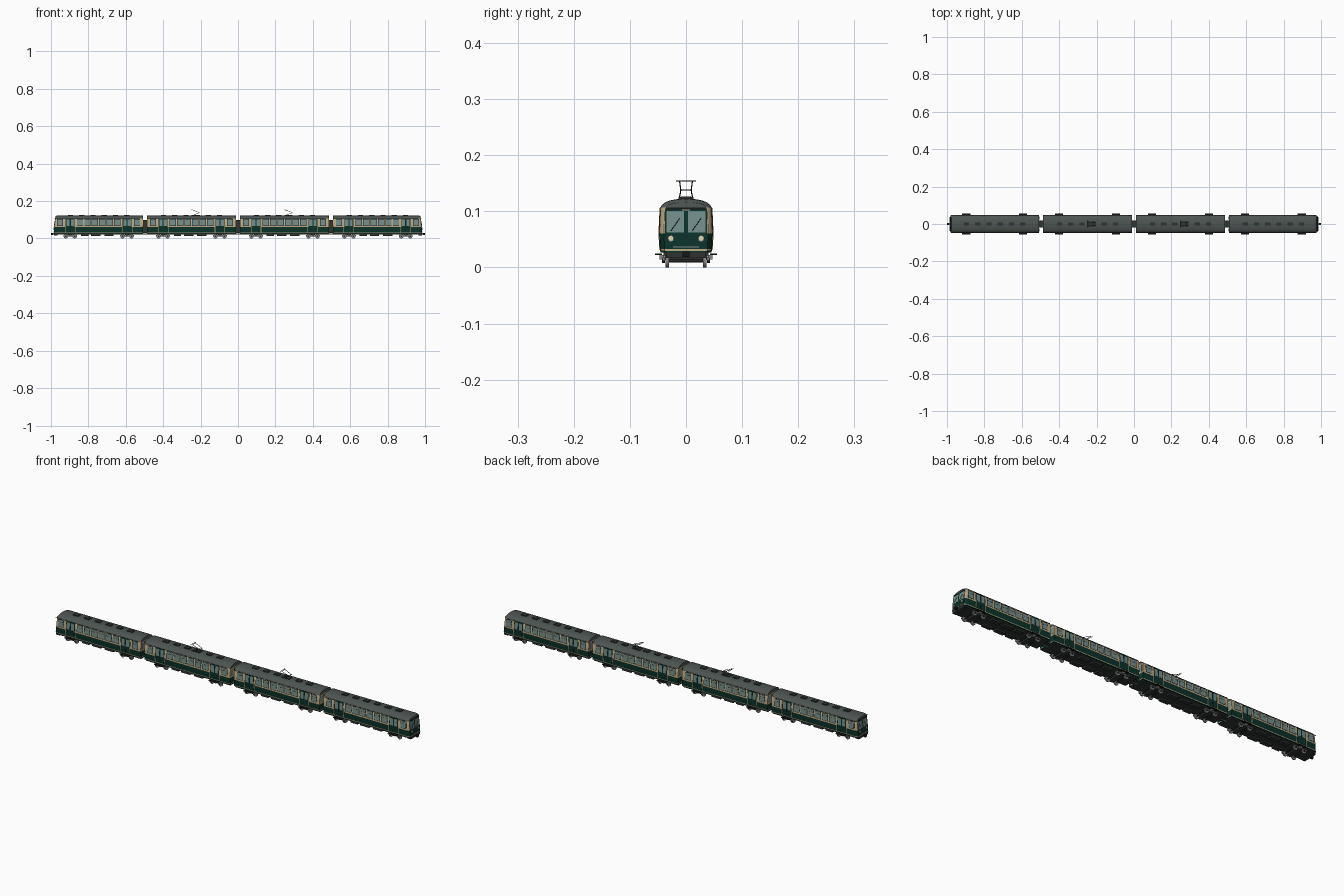
import bpy, bmesh, math
from mathutils import Vector, Matrix

if "Cube" in bpy.data.objects:
    bpy.data.objects.remove(bpy.data.objects["Cube"])

COL = {"dark_green": (0.003, 0.032, 0.022), "roof_grey": (0.075, 0.09, 0.083),
       "glass": (0.17, 0.27, 0.26), "cream": (0.5, 0.38, 0.21),
       "underframe": (0.03, 0.033, 0.032), "steel": (0.24, 0.25, 0.24),
       "black": (0.008, 0.009, 0.009), "lamp": (0.75, 0.68, 0.45)}
MATS = {}
for n, c in COL.items():
    m = bpy.data.materials.new(n)
    m.diffuse_color = (*c, 1)
    m.use_nodes = True
    m.node_tree.nodes["Principled BSDF"].inputs["Base Color"].default_value = m.diffuse_color
    MATS[n] = m

PARTS = {}   # name -> (bmesh, material)


def part(name, mat):
    return PARTS.setdefault(name, (bmesh.new(), mat))[0]


def box(bm, x0, x1, y0, y1, z0, z1, warp=None):
    vs = bmesh.ops.create_cube(bm, size=1)["verts"]
    for v in vs:
        v.co = Vector(((x0 + x1) / 2 + v.co.x * (x1 - x0), (y0 + y1) / 2 + v.co.y * (y1 - y0),
                       (z0 + z1) / 2 + v.co.z * (z1 - z0)))
        if warp:
            v.co = warp(v.co)


def rod(bm, a, b, r, seg=6):
    a, b = Vector(a), Vector(b)
    d = b - a
    mat = Matrix.Translation((a + b) / 2) @ d.to_track_quat('Z', 'Y').to_matrix().to_4x4()
    bmesh.ops.create_cone(bm, cap_ends=True, segments=seg, radius1=r, radius2=r,
                          depth=d.length, matrix=mat)


def to_object(name, bm, mats):
    bmesh.ops.recalc_face_normals(bm, faces=bm.faces)
    me = bpy.data.meshes.new(name)
    bm.to_mesh(me)
    bm.free()
    for m in mats:
        me.materials.append(MATS[m])
    ob = bpy.data.objects.new(name, me)
    bpy.context.collection.objects.link(ob)
    return ob


# Half cross-section of the body, bottom to roof ridge (y, z)
PROFILE = [(0.045, 0.027), (0.0462, 0.030), (0.0465, 0.033), (0.048, 0.061), (0.048, 0.0635),
           (0.0458, 0.1065), (0.0435, 0.111), (0.037, 0.1162), (0.0285, 0.1195), (0.015, 0.122), (0.0, 0.123)]
HALF, RAKE = 0.238, 0.1


def side_y(z):
    for (y0, z0), (y1, z1) in zip(PROFILE, PROFILE[1:]):
        if z <= z1:
            return y0 + (y1 - y0) * (z - z0) / (z1 - z0)
    return 0


def body(name, cx, cab):
    """Loft the section along x; cab = -1 or 1 gives a rounded raked cab end, 0 none."""
    bm = bmesh.new()
    rings = [(-HALF, 1, 1, 0), (HALF, 1, 1, 0)]
    if cab:
        rings = [(-HALF, 1, 1, 0), (HALF - 0.022, 1, 1, 0), (HALF - 0.010, .975, .93, .4),
                 (HALF - 0.002, .91, .8, .8), (HALF + 0.002, .82, .6, 1)]
    loops = []
    for x, sy, sz, rake in rings:
        pts = [(y * sy, z if z < 0.1065 else 0.1065 + (z - 0.1065) * sz) for y, z in PROFILE]
        pts += [(-y, z) for y, z in pts[-2::-1]]
        loops.append([bm.verts.new((cx + (cab or 1) * (x - rake * RAKE * (z - 0.03)), y, z))
                      for y, z in pts])
    n = len(loops[0])
    for a, b in zip(loops, loops[1:]):
        for i in range(n):
            j = (i + 1) % n
            bm.faces.new((a[i], a[j], b[j], b[i]))
    for lp in (loops[0], loops[-1]):       # end walls in horizontal strips
        for i in range(n // 2):
            q = [lp[i], lp[i + 1], lp[n - 2 - i], lp[n - 1 - i]]
            bm.faces.new(q if q[1] is not q[2] else [q[0], q[1], q[3]])
    for f in bm.faces:                     # colour by height
        z = f.calc_center_median().z
        f.material_index = 2 if z > 0.1066 else 1 if z > 0.061 or 0.0295 < z < 0.033 else 0
    ob = to_object(name, bm, ["dark_green", "cream", "roof_grey"])
    bpy.context.view_layer.objects.active = ob
    ob.select_set(True)
    bpy.ops.object.shade_smooth_by_angle(angle=math.radians(32))
    ob.select_set(False)


def car(k, cx, cab):
    P = lambda name, mat: part(f"car{k}_{name}", mat)

    # side windows, doors, rails
    for s in (-1, 1):
        def on_side(co):
            return Vector((co.x, s * (side_y(co.z) + co.y), co.z))

        def panel(name, mat, x, w, z0, z1, t):
            box(P(name, mat), cx + x - w / 2, cx + x + w / 2, -0.001, t, z0, z1, on_side)
        wins = [(-0.1 + i * 0.04, 0.034) for i in range(6)] + [(-0.206, 0.032), (0.206, 0.032)]
        for x, w in wins:
            panel("window_frames", "black", x, w, 0.067, 0.1035, 0.0004)
            panel("windows", "glass", x, w - 0.004, 0.069, 0.1015, 0.0008)
            panel("window_bars", "black", x, w - 0.004, 0.0905, 0.0915, 0.0011)
        for x in (-0.152, 0.152):
            panel("doors_upper", "dark_green", x, 0.048, 0.0635, 0.105, 0.0005)
            panel("doors_lower", "dark_green", x, 0.048, 0.0335, 0.0635, 0.0006)
            for e in (-0.012, 0.012):
                panel("door_windows", "glass", x + e, 0.017, 0.067, 0.101, 0.001)
            panel("door_seams", "black", x, 0.001, 0.0335, 0.061, 0.001)
            panel("door_seams", "black", x, 0.001, 0.0635, 0.105, 0.001)
            for e in (-0.0265, 0.0265):
                panel("door_posts", "cream", x + e, 0.003, 0.061, 0.105, 0.0012)
                panel("door_posts", "cream", x + e, 0.003, 0.031, 0.061, 0.0012)
        # rain gutter
        box(P("gutters", "black"), cx - HALF + 0.003, cx + HALF - 0.02, -0.001, 0.001,
            0.1055, 0.1068, on_side)

    # roof ventilators
    for i in range(6):
        x = cx - 0.15 + i * 0.06
        box(P("roof_vents", "underframe"), x - 0.014, x + 0.014, -0.009, 0.009, 0.119, 0.1265)

    # underframe and equipment boxes
    box(P("underframe", "underframe"), cx - HALF + 0.004, cx + HALF - 0.004, -0.04, 0.04, 0.021, 0.0275)
    for x, w in ((-0.075, 0.04), (-0.015, 0.05), (0.055, 0.05)):
        for s in (-1, 1):
            box(P("equipment_boxes", "underframe"), cx + x - w / 2, cx + x + w / 2,
                s * 0.027 - 0.011, s * 0.027 + 0.011, 0.013, 0.022)

    # bogies with wheels and collector shoe beams
    for bx in (cx - 0.152, cx + 0.152):
        box(P("bogie_bolsters", "underframe"), bx - 0.012, bx + 0.012, -0.036, 0.036, 0.011, 0.022)
        for s in (-1, 1):
            box(P("bogie_frames", "steel"), bx - 0.037, bx + 0.037, s * 0.0395 - 0.002, s * 0.0395 + 0.002, 0.0125, 0.018)
            box(P("shoe_beams", "black"), bx - 0.022, bx + 0.022, s * 0.049 - 0.0065, s * 0.049 + 0.0065, 0.022, 0.0245)
            box(P("shoe_brackets", "steel"), bx - 0.006, bx + 0.006, s * 0.043 - 0.004, s * 0.043 + 0.004, 0.014, 0.022)
        for wx in (bx - 0.024, bx + 0.024):
            rod(P("axles", "underframe"), (wx, -0.034, 0.012), (wx, 0.034, 0.012), 0.003, 8)
            for s in (-1, 1):
                rod(P("wheels", "steel"), (wx, s * 0.0305, 0.012), (wx, s * 0.0365, 0.012), 0.012, 20)
                rod(P("axle_boxes", "underframe"), (wx, s * 0.037, 0.012), (wx, s * 0.0425, 0.012), 0.004, 10)

    # inner end doors and windows
    for e in (-1, 1):
        if e == cab:
            continue
        xe = cx + e * HALF
        for s in (-1, 1):
            box(P("end_windows", "glass"), xe - 0.0008, xe + 0.0008, s * 0.032 - 0.008, s * 0.032 + 0.008, 0.069, 0.1)

    if cab:
        cab_front(P, cx, cab)
    else:
        pantograph(P, cx)


def cab_front(P, cx, d):
    xf = HALF + 0.002

    def raked(co):
        return Vector((cx + d * (xf + co.x - RAKE * (co.z - 0.03)), co.y, co.z))

    def plate(name, mat, y0, y1, z0, z1, t):
        box(P(name, mat), -0.001, t, y0, y1, z0, z1, raked)
    plate("cab_window_frame", "dark_green", -0.0372, 0.0372, 0.059, 0.105, 0.0006)
    plate("cab_brow", "black", -0.036, 0.036, 0.1035, 0.1065, 0.0025)
    plate("destination_box", "cream", -0.007, 0.007, 0.1015, 0.1035, 0.002)
    for s in (-1, 1):
        plate("cab_windows", "glass", s * 0.019 - 0.0158, s * 0.019 + 0.0158, 0.0625, 0.1005, 0.0012)
        # headlights, wipers and side grab rails
        c = raked(Vector((0, s * 0.027, 0.052)))
        rod(P("headlight_rims", "steel"), c, c + Vector((d * 0.003, 0, 0)), 0.0058, 16)
        rod(P("headlights", "lamp"), c, c + Vector((d * 0.004, 0, 0)), 0.0044, 16)
        rod(P("wipers", "black"), raked(Vector((0.002, s * 0.019 - 0.008, 0.065))),
            raked(Vector((0.002, s * 0.019 + 0.008, 0.088))), 0.0006)
    plate("bumper_strip", "cream", -0.037, 0.037, 0.0295, 0.032, 0.0015)
    plate("front_vent", "steel", -0.023, 0.023, 0.0355, 0.0375, 0.001)
    # buffer beam and coupler
    box(P("buffer_beam", "underframe"), cx + d * (xf - 0.02), cx + d * xf, -0.036, 0.036, 0.0165, 0.027)
    rod(P("coupler", "underframe"), (cx + d * (xf - 0.02), 0, 0.0235), (d * 0.994, 0, 0.0235), 0.003, 8)
    box(P("coupler_head", "black"), d * 0.99, d * 1.0, -0.006, 0.006, 0.0185, 0.0285)


def pantograph(P, cx):
    x0, x1 = cx + 0.002, cx + 0.043
    arm = P("pantograph", "underframe")
    box(arm, x0 - 0.002, x1, -0.013, 0.013, 0.1225, 0.1255)
    for s in (-1, 1):
        y = s * 0.0115
        rod(arm, (x0 + 0.008, y, 0.125), (x1, y * 0.8, 0.138), 0.0011)
        rod(arm, (x1, y * 0.8, 0.138), (x0, y, 0.154), 0.0011)
    rod(arm, (x1, -0.01, 0.138), (x1, 0.01, 0.138), 0.0009)
    for x in (x0 - 0.003, x0 + 0.003):
        rod(P("pantograph_head", "black"), (x, -0.0175, 0.154), (x, 0.0175, 0.154), 0.001)


# The four cars
for k, (cx, cab) in enumerate([(-0.745, -1), (-0.2485, 0), (0.2485, 0), (0.745, 1)], 1):
    body(f"car{k}_body", cx, cab)
    car(k, cx, cab)

# Gangways and couplings between cars
for x in (-0.497, 0.0, 0.497):
    box(part("gangways", "underframe"), x - 0.014, x + 0.014, -0.018, 0.018, 0.03, 0.1)
    rod(part("couplings", "steel"), (x - 0.02, 0, 0.0235), (x + 0.02, 0, 0.0235), 0.003, 8)

for name, (bm, mat) in PARTS.items():
    to_object(name, bm, [mat])
